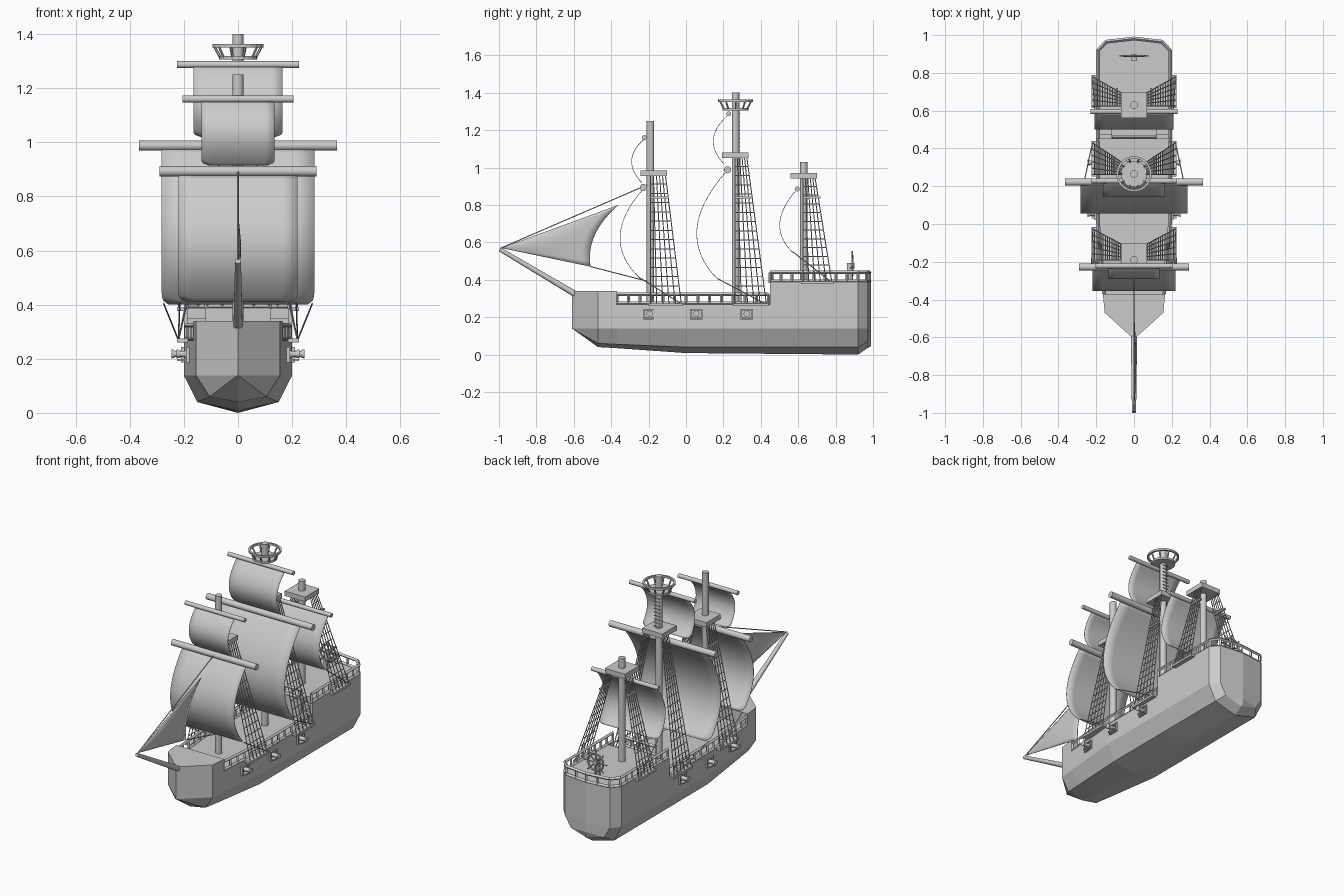
import bpy, bmesh, math
from mathutils import Vector as V, Matrix

if "Cube" in bpy.data.objects:
    bpy.data.objects.remove(bpy.data.objects["Cube"])

def finish(name, bm, smooth=False):
    bmesh.ops.recalc_face_normals(bm, faces=bm.faces)
    me = bpy.data.meshes.new(name)
    bm.to_mesh(me); bm.free()
    ob = bpy.data.objects.new(name, me)
    bpy.context.collection.objects.link(ob)
    if smooth:
        bpy.ops.object.select_all(action='DESELECT')
        ob.select_set(True); bpy.context.view_layer.objects.active = ob
        bpy.ops.object.shade_smooth_by_angle(angle=math.radians(40))
    return ob

def rods(name, segs, r, sides=6, r2=None, smooth=False):
    bm = bmesh.new()
    for a, b in segs:
        a, b = V(a), V(b); d = b - a
        m = Matrix.Translation((a + b) / 2) @ d.to_track_quat('Z', 'Y').to_matrix().to_4x4()
        bmesh.ops.create_cone(bm, cap_ends=True, segments=sides, radius1=r,
                              radius2=r if r2 is None else r2, depth=d.length, matrix=m)
    return finish(name, bm, smooth)

def boxes(name, items):
    bm = bmesh.new()
    for lo, hi in items:
        lo, hi = V(lo), V(hi)
        bmesh.ops.create_cube(bm, size=1, matrix=Matrix.Translation((lo + hi) / 2)
                              @ Matrix.Diagonal((*(hi - lo), 1)))
    return finish(name, bm)

def both(lo, hi):
    return [(lo, hi), ((-hi[0], lo[1], lo[2]), (-lo[0], hi[1], hi[2]))]

def bez(a, m, b, t):
    a, m, b = V(a), V(m), V(b)
    c = 2 * m - (a + b) / 2
    return a * (1 - t) ** 2 + c * 2 * t * (1 - t) + b * t * t

# Hull: stations of y, half width, deck z, bilge half width, bilge z, keel z
stations = [(-.61, 0, .34, 0, .14, .14), (-.47, .155, .34, .105, .06, .04),
            (-.37, .165, .34, .115, .055, .034), (-.37, .165, .268, .115, .055, .034),
            (0, .2, .268, .15, .04, .008), (.45, .2, .268, .15, .04, .004),
            (.45, .2, .388, .15, .04, .004), (.92, .2, .388, .15, .04, 0),
            (.972, .155, .388, .115, .07, .035), (.99, 0, .388, 0, .08, .045)]
bm = bmesh.new()
rings = []
for y, x, zt, xb, zb, zk in stations:
    half = [(xb, zb), (x, .138), (x, zt)]
    ring = [(0, zk)] + half + [(0, zt)] + [(-px, pz) for px, pz in reversed(half)]
    rings.append([bm.verts.new((px, y, pz)) for px, pz in ring])
for r0, r1 in zip(rings, rings[1:]):
    for i in range(8):
        j = (i + 1) % 8
        bm.faces.new((r0[i], r0[j], r1[j], r1[i]))
bmesh.ops.remove_doubles(bm, verts=bm.verts, dist=.0005)
bmesh.ops.dissolve_degenerate(bm, edges=bm.edges, dist=.0005)
hull = finish("hull", bm)

# Stairs cut into the raised stern deck
for k, z in enumerate((.31, .35)):
    cut = boxes(f"stair_cutter_{k}", both((.12, .43, z), (.185, .475 + .028 * k, .45)))
    cut.hide_render = True
    cut.hide_viewport = True
    mod = hull.modifiers.new("stairs", 'BOOLEAN')
    mod.object = cut
    mod.operation = 'DIFFERENCE'

# Railings following the deck edge
def railing(name, path, z, h=.052):
    posts, rails = [], []
    for s in (-1, 1):
        pts = [V((s * x, y, z)) for x, y in path]
        for a, b in zip(pts, pts[1:]):
            n = max(1, round((b - a).length / .06))
            for i in range(n + 1):
                p = a.lerp(b, i / n)
                posts.append((p - V((0, 0, .005)), p + V((0, 0, h))))
            for dz in (0.003, h):
                rails.append((a + V((0, 0, dz)), b + V((0, 0, dz))))
    rods(name + "_posts", posts, .008, 4)
    rods(name + "_rails", rails, .010, 4)

railing("main_railing", [(.158, -.37), (.19, 0), (.19, .44)], .27)
railing("stern_railing", [(.19, .45), (.19, .92), (.148, .965), (0, .982)], .388)
railing("stern_front_railing", [(.115, .46), (0, .46)], .388)

# Masts, platforms and yards
for n, y, top in (("fore", -.19, 1.25), ("main", .265, 1.4), ("mizzen", .63, 1.03)):
    rods(n + "_mast", [((0, y, .25), (0, y, top))], .02, 16, smooth=True)
for n, y, z in (("fore", -.172, .97), ("main", .263, 1.065), ("mizzen", .63, .955)):
    boxes(n + "_platform", [((-.07, y - .07, z - .015), (.07, y + .07, z + .015))])
for n, y, z, w, r in (("fore_lower", -.228, .893, .29, .019), ("fore_upper", -.222, 1.16, .205, .013),
                      ("main_lower", .222, .988, .365, .019), ("main_upper", .228, 1.287, .225, .013),
                      ("mizzen", .595, .885, .23, .013)):
    rods(n + "_yard", [((-w, y, z), (w, y, z))], r, 16, smooth=True)

# Square sails: width and head, belly, foot points (y, z)
for n, w, a, m, b in (("fore_course", .22, (-.235, .88), (-.354, .63), (-.25, .41)),
                      ("fore_topsail", .135, (-.228, 1.15), (-.292, 1.035), (-.235, .915)),
                      ("main_course", .282, (.215, .98), (.057, .67), (.17, .4)),
                      ("main_topsail", .165, (.222, 1.28), (.145, 1.15), (.2, 1.02)),
                      ("mizzen_sail", .21, (.588, .88), (.5, .7), (.57, .545))):
    bm = bmesh.new()
    prev = None
    for i in range(33):
        t = i / 32
        y, z = bez(a, m, b, t)
        s = max(0, (t - .92) / .08)
        hw = w - .025 * (1 - math.sqrt(max(0, 1 - s * s)))
        row = [bm.verts.new((hw * k / 4, y, z)) for k in range(-4, 5)]
        if prev:
            for k in range(8):
                bm.faces.new((prev[k], prev[k + 1], row[k + 1], row[k]))
        prev = row
    ob = finish(n, bm, True)
    ob.modifiers.new("cloth", 'SOLIDIFY').thickness = .003

# Jib sail with a hollow trailing edge
bm = bmesh.new()
tack = V((-.99, .57))
grid = []
for i in range(13):
    t = i / 12
    e = bez((-.36, .8), (-.487, .64), (-.51, .47), t)
    row = []
    for k in range(11):
        s = k / 10
        p = tack.lerp(e, s)
        row.append(bm.verts.new((.012 * math.sin(math.pi * s) * math.sin(math.pi * t), p.x, p.y)))
    grid.append(row)
for r0, r1 in zip(grid, grid[1:]):
    for k in range(10):
        bm.faces.new((r0[k], r0[k + 1], r1[k + 1], r1[k]))
bmesh.ops.remove_doubles(bm, verts=bm.verts, dist=.0001)
finish("jib_sail", bm, True).modifiers.new("cloth", 'SOLIDIFY').thickness = .003
rods("bowsprit", [((0, -.57, .31), (0, -.995, .562))], .017, 16, .011, True)

# Stay and sheet ropes
ropes = [((0, -.995, .567), (0, -.2, .91)), ((0, -.51, .47), (0, -.2, .39))]
for s in (-1, 1):
    ropes += [((s * .215, -.25, .412), (s * .22, -.02, .268)),
              ((s * .275, .17, .405), (s * .22, .43, .268)),
              ((s * .205, .57, .55), (s * .22, .78, .385))]
rods("ropes", ropes, .003, 5)

# Shrouds with ratlines, landing on side ledges
for n, y0, yb, yt, zb, zt in (("fore", -.19, -.025, -.11, .268, .96), ("main", .262, .43, .325, .268, 1.055),
                              ("mizzen", .625, .78, .69, .385, .945)):
    lines = []
    for s in (-1, 1):
        def P(u, v):
            return V((s * .22, y0 + (yb - y0) * u, zb)).lerp(V((s * .06, y0 + (yt - y0) * u, zt)), v)
        lines += [(P(i / 5, 0), P(i / 5, 1)) for i in range(6)]
        rows = round((zt - zb) / .048)
        lines += [(P(0, j / rows), P(1, j / rows)) for j in range(1, rows)]
    rods(n + "_shrouds", lines, .0028, 5)
    boxes(n + "_shroud_ledge", both((.185, y0 - .01, zb - .008), (.226, yb + .01, zb + .006)))
    v = (.84 - zb) / (zt - zb)
    x = .22 - .16 * v
    boxes(n + "_shroud_spreader", both((x - .006, y0, .835), (x + .006, y0 + .095, .845)))

# Crow's nest and its ladder
cy = .265
rods("crows_nest_floor", [((0, cy, 1.305), (0, cy, 1.318))], .07, 24)
ring = lambda r, z, n: [V((r * math.cos(i * math.tau / n), cy + r * math.sin(i * math.tau / n), z)) for i in range(n)]
rods("crows_nest_posts", list(zip(ring(.066, 1.315, 10), ring(.088, 1.355, 10))), .005, 6)
bpy.ops.mesh.primitive_cylinder_add(vertices=24, radius=.094, depth=.012, end_fill_type='NOTHING', location=(0, cy, 1.357))
rim = bpy.context.object
rim.name = "crows_nest_rim"
rim.modifiers.new("wall", 'SOLIDIFY').thickness = .012
rods("mast_ladder", [((-.02, .287, 1.09 + .022 * i), (.02, .287, 1.09 + .022 * i)) for i in range(10)], .003, 5)

# Gun ports and cannons
frames, barrels, muzzles, lids = [], [], [], []
for y in (-.195, .055, .325):
    x = .2 + min(0, y) * .095
    for lo, hi in (((-.033, -.028), (.033, -.021)), ((-.033, .021), (.033, .028)),
                   ((-.033, -.021), (-.026, .021)), ((.026, -.021), (.033, .021))):
        frames += both((x - .015, y + lo[0], .215 + lo[1]), (x + .01, y + hi[0], .215 + hi[1]))
    lids += both((x - .01, y - .025, .192), (x + .025, y + .025, .2))
    for s in (-1, 1):
        barrels.append(((s * (x - .03), y, .216), (s * (x + .035), y, .218)))
        muzzles.append(((s * (x + .034), y, .218), (s * (x + .046), y, .218)))
boxes("gun_port_frames", frames)
boxes("gun_carriages", lids)
rods("cannon_barrels", barrels, .015, 12, .011, True)
rods("cannon_muzzles", muzzles, .014, 12, .017, True)

# Steering wheel
bpy.ops.mesh.primitive_torus_add(major_radius=.052, minor_radius=.006, major_segments=24, minor_segments=8,
                                 location=(0, .89, .475), rotation=(math.pi / 2, 0, 0))
bpy.context.object.name = "wheel_rim"
c = V((0, .89, .475))
rods("wheel_spokes", [(c, c + V((math.cos(i * math.pi / 4), 0, math.sin(i * math.pi / 4))) * .078)
                      for i in range(8)], .004, 6)
rods("wheel_hub", [((0, .862, .475), (0, .9, .475))], .014, 12)
boxes("wheel_stand", [((-.015, .862, .38), (.015, .88, .49))])
